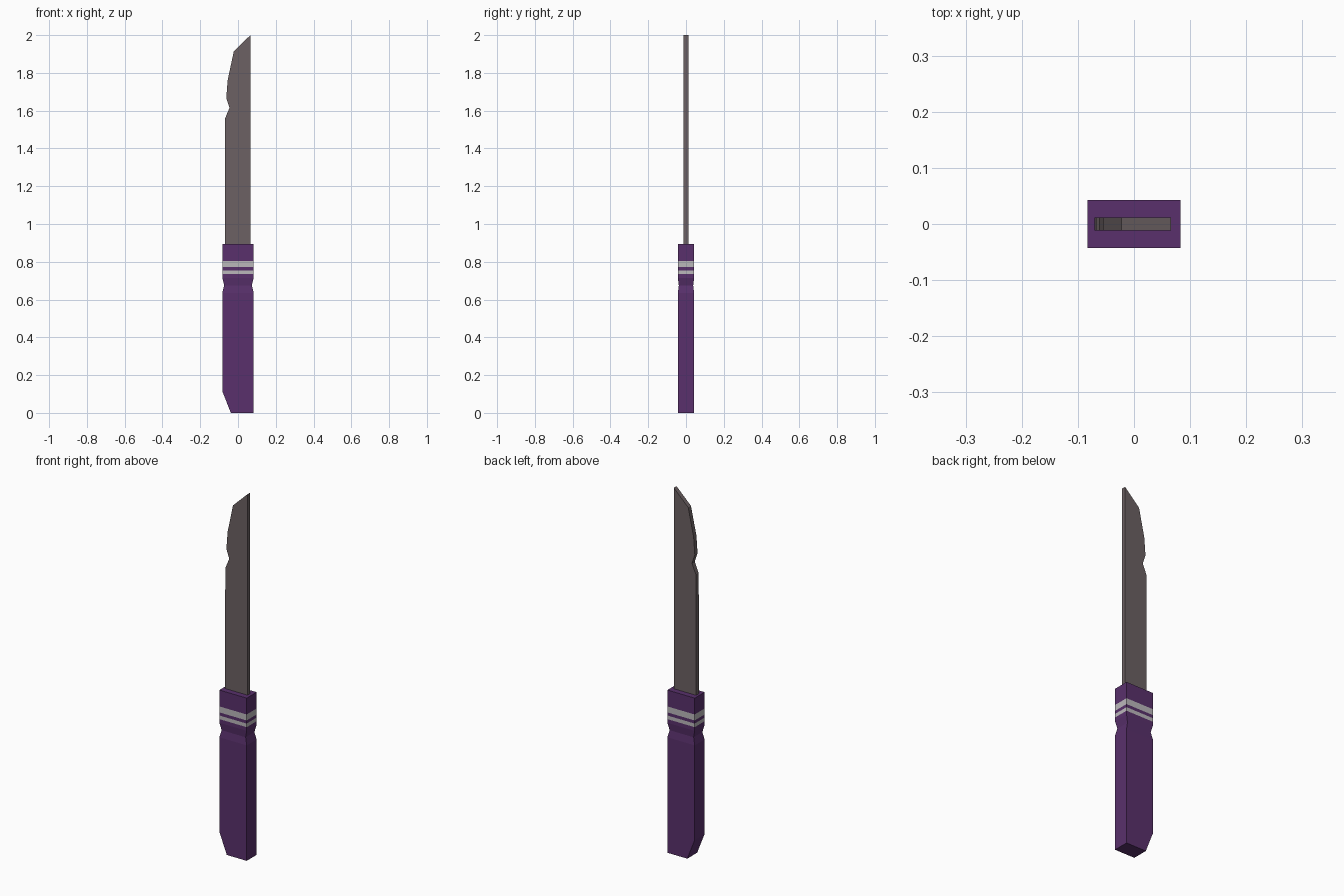
import bpy, bmesh

if "Cube" in bpy.data.objects:
    bpy.data.objects.remove(bpy.data.objects["Cube"])


def material(name, rgb):
    m = bpy.data.materials.new(name)
    m.diffuse_color = (*rgb, 1)
    m.use_nodes = True
    m.node_tree.nodes["Principled BSDF"].inputs["Base Color"].default_value = m.diffuse_color
    return m


purple = material("purple_grip", (0.10, 0.03, 0.15))
pale = material("pale_band", (0.50, 0.48, 0.50))
steel = material("dark_steel", (0.15, 0.12, 0.125))


def finish(name, bm, mat):
    bmesh.ops.recalc_face_normals(bm, faces=bm.faces[:])
    me = bpy.data.meshes.new(name)
    bm.to_mesh(me)
    bm.free()
    me.materials.append(mat)
    ob = bpy.data.objects.new(name, me)
    bpy.context.collection.objects.link(ob)
    return ob


# Handle: rectangular sections (z, x min, x max, half depth) joined bottom to top
W, D = 0.083, 0.043
sections = [
    (0.0, -0.038, W, D), (0.115, -W, W, D), (0.635, -W, W, D),
    (0.675, -0.073, 0.073, 0.038), (0.715, -W, W, D), (0.735, -W, W, D),
    (0.755, -W, W, D), (0.772, -W, W, D), (0.805, -W, W, D), (0.895, -W, W, D),
]
bands = {5, 7}
bm = bmesh.new()
rings = [[bm.verts.new(p) for p in ((a, -d, z), (b, -d, z), (b, d, z), (a, d, z))]
         for z, a, b, d in sections]
bm.faces.new(rings[0])
bm.faces.new(rings[-1])
for i, (lo, hi) in enumerate(zip(rings, rings[1:])):
    for k in range(4):
        n = (k + 1) % 4
        face = bm.faces.new((lo[k], lo[n], hi[n], hi[k]))
        face.material_index = 1 if i in bands else 0
handle = finish("handle", bm, purple)
handle.data.materials.append(pale)

# Blade: notched side outline extruded to a constant thickness
T = 0.012
outline = [
    (0.066, 0.89), (0.066, 2.0), (-0.022, 1.915), (-0.055, 1.76),
    (-0.062, 1.665), (-0.045, 1.615), (-0.068, 1.56), (-0.07, 1.36), (-0.07, 0.89),
]
bm = bmesh.new()
front = bm.faces.new([bm.verts.new((x, -T, z)) for x, z in outline])
side = bmesh.ops.extrude_face_region(bm, geom=[front], use_keep_orig=True)
bmesh.ops.translate(bm, vec=(0, 2 * T, 0),
                    verts=[v for v in side["geom"] if isinstance(v, bmesh.types.BMVert)])
finish("blade", bm, steel)
